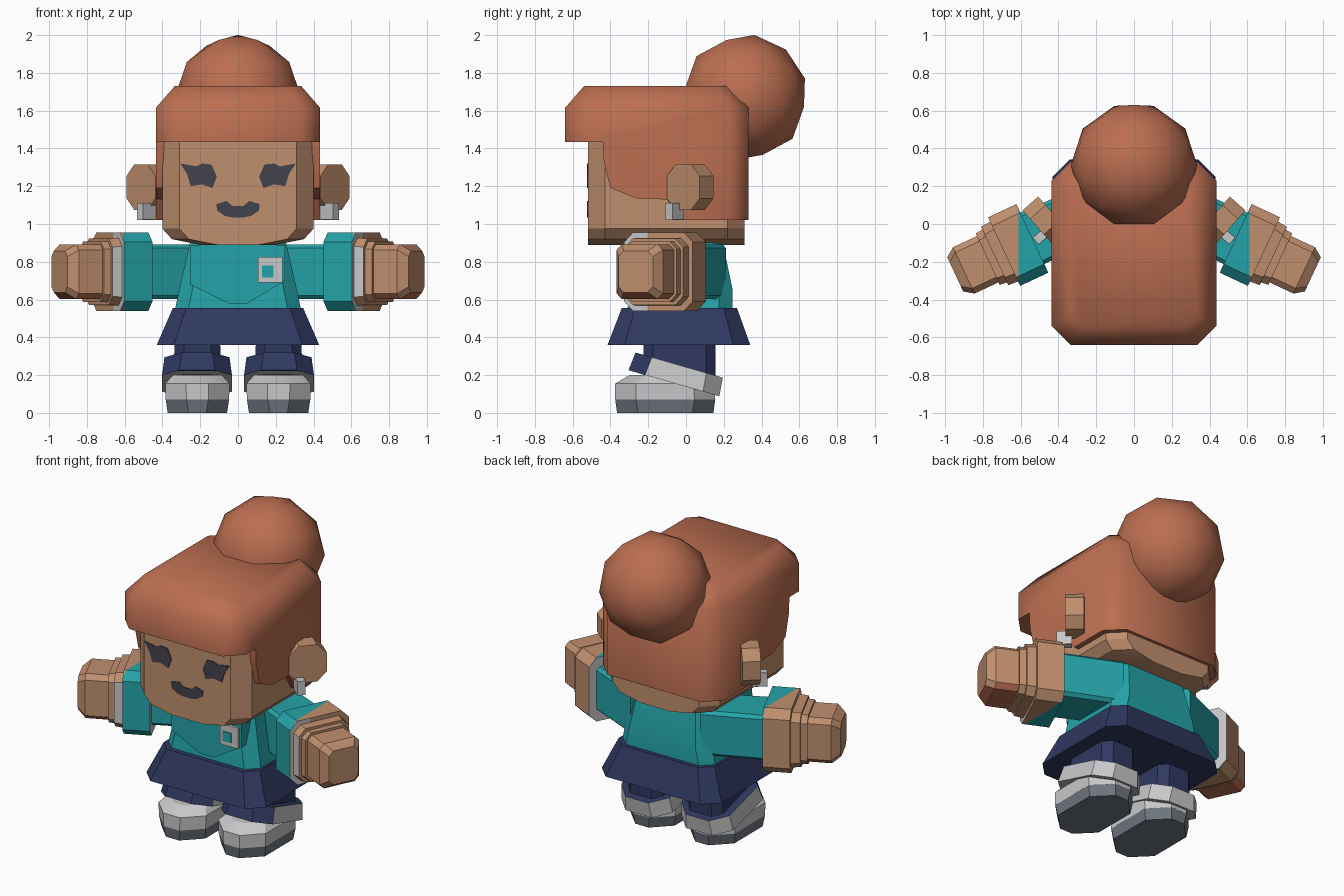
import bpy, bmesh, math
from mathutils import Matrix, Vector

if "Cube" in bpy.data.objects:
    bpy.data.objects.remove(bpy.data.objects["Cube"])


def material(name, rgb):
    m = bpy.data.materials.new(name)
    lin = [(c / 255 / 12.92) if c < 11 else ((c / 255 + 0.055) / 1.055) ** 2.4 for c in rgb]
    m.diffuse_color = (*lin, 1)
    m.use_nodes = True
    m.node_tree.nodes["Principled BSDF"].inputs["Base Color"].default_value = m.diffuse_color
    return m


HAIR = material("auburn", (187, 110, 81))
SKIN = material("tan_skin", (192, 143, 110))
TEAL = material("teal_cloth", (36, 163, 168))
NAVY = material("navy_cloth", (47, 56, 96))
LIGHT = material("light_grey", (200, 200, 202))
SOLE = material("slate_grey", (110, 117, 127))
DARK = material("charcoal", (66, 66, 76))


def finish(name, bm, mats, rule=None, smooth=30):
    bmesh.ops.recalc_face_normals(bm, faces=bm.faces)
    bm.normal_update()
    if rule:
        for f in bm.faces:
            f.material_index = rule(f.calc_center_median(), f.normal)
    me = bpy.data.meshes.new(name)
    bm.to_mesh(me)
    bm.free()
    ob = bpy.data.objects.new(name, me)
    bpy.context.collection.objects.link(ob)
    for m in mats:
        me.materials.append(m)
    if smooth:
        smooth_object(ob, smooth)
    return ob


def smooth_object(ob, angle):
    bpy.ops.object.select_all(action='DESELECT')
    ob.select_set(True)
    bpy.context.view_layer.objects.active = ob
    bpy.ops.object.shade_smooth_by_angle(angle=math.radians(angle))


def loft(name, layers, mats, matrix=None, cuts=(), rule=None, smooth=30):
    """Stack of chamfered rectangles: (height, x0, x1, y0, y1, chamfer)."""
    bm = bmesh.new()
    rings = []
    for z, x0, x1, y0, y1, c in layers:
        pts = [(x0 + c, y0), (x1 - c, y0), (x1, y0 + c), (x1, y1 - c),
               (x1 - c, y1), (x0 + c, y1), (x0, y1 - c), (x0, y0 + c)]
        rings.append([bm.verts.new((x, y, z)) for x, y in pts])
    bm.faces.new(rings[0])
    bm.faces.new(rings[-1])
    for a, b in zip(rings, rings[1:]):
        for i in range(8):
            j = (i + 1) % 8
            bm.faces.new((a[i], a[j], b[j], b[i]))
    if matrix:
        bm.transform(matrix)
    for co, no in cuts:
        bmesh.ops.bisect_plane(bm, geom=bm.verts[:] + bm.edges[:] + bm.faces[:],
                               plane_co=co, plane_no=no)
    return finish(name, bm, mats, rule, smooth)


def prism(name, pts, axis, lo, hi, mat):
    """Outline extruded along x (points are y, z) or y (points are x, z)."""
    bm = bmesh.new()
    place = (lambda p, d: (d, p[0], p[1])) if axis == 'x' else (lambda p, d: (p[0], d, p[1]))
    a = [bm.verts.new(place(p, lo)) for p in pts]
    b = [bm.verts.new(place(p, hi)) for p in pts]
    bm.faces.new(a)
    bm.faces.new(b)
    for i in range(len(pts)):
        j = (i + 1) % len(pts)
        bm.faces.new((a[i], a[j], b[j], b[i]))
    return finish(name, bm, [mat], smooth=None)


def frame(center, u, v, w):
    m = Matrix((u, v, w)).transposed().to_4x4()
    m.translation = center
    return m


def sym(z, hx, y0, y1, c):
    return (z, -hx, hx, y0, y1, c)


def sq(s, h, hz, c):
    return (s, -h, h, -hz, hz, c)


# head
loft("head", [sym(0.89, 0.20, -0.52, 0.31, 0.09), sym(0.92, 0.35, -0.52, 0.31, 0.09),
              sym(0.975, 0.40, -0.52, 0.31, 0.09), sym(1.55, 0.40, -0.52, 0.31, 0.09)], [SKIN])

# hair cap with the face opening cut away
hair = loft("hair", [sym(1.02, 0.435, -0.64, 0.33, 0.10), sym(1.615, 0.435, -0.64, 0.33, 0.10),
                     sym(1.73, 0.335, -0.54, 0.23, 0.06)], [HAIR], smooth=None)
cutter = prism("hair_cutter", [(-0.8, 0.9), (-0.8, 1.435), (-0.44, 1.435), (-0.435, 1.33),
               (-0.40, 1.19), (-0.26, 1.135), (-0.10, 1.13), (-0.03, 1.02), (-0.03, 0.9)],
               'x', -0.6, 0.6, HAIR)
mod = hair.modifiers.new("opening", 'BOOLEAN')
mod.operation, mod.object, mod.solver = 'DIFFERENCE', cutter, 'EXACT'
bpy.context.view_layer.objects.active = hair
bpy.ops.object.modifier_apply(modifier=mod.name)
bpy.data.objects.remove(cutter)
smooth_object(hair, 50)

# hair bun
bm = bmesh.new()
bmesh.ops.create_icosphere(bm, subdivisions=2, radius=0.335)
bm.transform(Matrix.Translation((0, 0.31, 1.67)) @ Matrix.Rotation(math.radians(-9), 4, 'X')
             @ Matrix.Rotation(math.radians(90), 4, 'Z'))
finish("hair_bun", bm, [HAIR], smooth=50)

# face details
eye = [(0.305, 1.32), (0.27, 1.265), (0.25, 1.20), (0.19, 1.21), (0.135, 1.19),
       (0.112, 1.25), (0.14, 1.315), (0.19, 1.32), (0.22, 1.305)]
for side, s in (("left", 1), ("right", -1)):
    prism(side + "_eye", [(s * x, z) for x, z in eye], 'y', -0.525, -0.517, DARK)
half = [(0.03, 1.095), (0.06, 1.122), (0.115, 1.105), (0.11, 1.07), (0.07, 1.043), (0.03, 1.035)]
prism("mouth", half + [(-x, z) for x, z in reversed(half)], 'y', -0.525, -0.517, DARK)

# torso, shirt front and badge
loft("torso", [sym(0.54, 0.335, -0.31, 0.245, 0.07), sym(0.66, 0.31, -0.30, 0.245, 0.07),
               sym(0.90, 0.255, -0.25, 0.195, 0.05)], [TEAL])
prism("shirt_front", [(-0.25, 0.89), (-0.255, 0.68), (-0.05, 0.58), (0.05, 0.58),
                      (0.25, 0.70), (0.25, 0.89)], 'y', -0.32, -0.2, TEAL)


def square(x0, x1, z0, z1):
    return [(x0, z0), (x1, z0), (x1, z1), (x0, z1)]


prism("badge", square(0.105, 0.235, 0.69, 0.825), 'y', -0.335, -0.318, LIGHT)
prism("badge_centre", square(0.127, 0.187, 0.717, 0.78), 'y', -0.34, -0.333, TEAL)

# skirt
loft("skirt", [sym(0.36, 0.43, -0.415, 0.34, 0.09), sym(0.555, 0.345, -0.34, 0.27, 0.07)], [NAVY])

ang = math.radians(25)
for side, s in (("left", 1), ("right", -1)):
    mir = Matrix.Diagonal((s, 1, 1, 1))
    along = Vector((math.cos(ang), -math.sin(ang), 0))
    across = Vector((math.sin(ang), math.cos(ang), 0))
    arm = mir @ frame((0.61, -0.11, 0.7475), across, (0, 0, 1), along)
    out = Vector((s * along.x, along.y, 0))
    back = Vector((s * across.x, across.y, 0))

    # arm: sleeve, rolled cuff, wrist and hand
    loft(side + "_sleeve", [sq(-0.46, 0.14, 0.145, 0.02), sq(-0.07, 0.15, 0.145, 0.02)],
         [TEAL], arm)

    def cuff_rule(c, n, s=s, out=out):
        if n.dot(out) < -0.9 or (n.dot(out) > 0.9 and s * c.x < 0.66):
            return 2
        return 0 if s * c.x < 0.61 else 1

    loft(side + "_cuff", [sq(-0.08, 0.20, 0.207, 0.05), sq(0.085, 0.20, 0.207, 0.05)],
         [TEAL, SKIN, LIGHT], arm, [((s * x, 0, 0), (1, 0, 0)) for x in (0.61, 0.66)], cuff_rule)
    loft(side + "_wrist", [sq(0.08, 0.175, 0.18, 0.045), sq(0.14, 0.17, 0.175, 0.045)],
         [SKIN, LIGHT], arm, rule=lambda c, n: int(n.dot(back) < -0.9))
    loft(side + "_wrist_step", [sq(0.13, 0.155, 0.16, 0.04), sq(0.18, 0.15, 0.16, 0.04)],
         [SKIN], arm)
    loft(side + "_hand", [sq(0.17, 0.135, 0.145, 0.03), sq(0.32, 0.135, 0.145, 0.03),
                          sq(0.37, 0.10, 0.11, 0.03)],
         [SKIN, HAIR], arm, rule=lambda c, n: int(n.z < -0.6))

    # ear and earring, turned outward
    l, d = Vector((0.66, 0.75, 0)).normalized(), Vector((0.75, -0.66, 0)).normalized()
    loft(side + "_ear", [sq(-0.055, 0.115, 0.12, 0.06), sq(0.055, 0.115, 0.12, 0.06)],
         [SKIN], mir @ frame((0.472, 0.022, 1.195), l, (0, 0, 1), d))
    loft(side + "_earring", [sq(-0.045, 0.025, 0.045, 0.002), sq(0.045, 0.025, 0.045, 0.002)],
         [LIGHT], mir @ frame((0.485, -0.06, 1.067), l, (0, 0, 1), d))

    # leg, ankle band, shoe and sole
    foot = mir @ Matrix.Translation((0.215, 0, 0))
    loft(side + "_leg", [sym(0.12, 0.13, -0.225, 0.155, 0.05), sym(0.38, 0.12, -0.225, 0.155, 0.05)],
         [NAVY], foot)
    tilt = mir @ Matrix.Translation((0.217, -0.05, 0.205)) @ Matrix.Rotation(math.radians(-16), 4, 'X')
    loft(side + "_ankle_band", [sym(-0.05, 0.185, -0.25, 0.25, 0.09), sym(0.05, 0.172, -0.24, 0.24, 0.09)],
         [NAVY, LIGHT], tilt, [((0, -0.2, 0), (0, 1, 0.4))],
         lambda c, n: int(c.y > -0.2 and n.z < 0.8))
    loft(side + "_shoe", [sym(0.07, 0.168, -0.375, 0.155, 0.11), sym(0.155, 0.17, -0.375, 0.15, 0.11),
                          sym(0.20, 0.13, -0.30, 0.14, 0.09)], [LIGHT], foot)
    loft(side + "_sole", [sym(0, 0.157, -0.365, 0.145, 0.11), sym(0.072, 0.168, -0.375, 0.155, 0.11)],
         [SOLE], foot)
